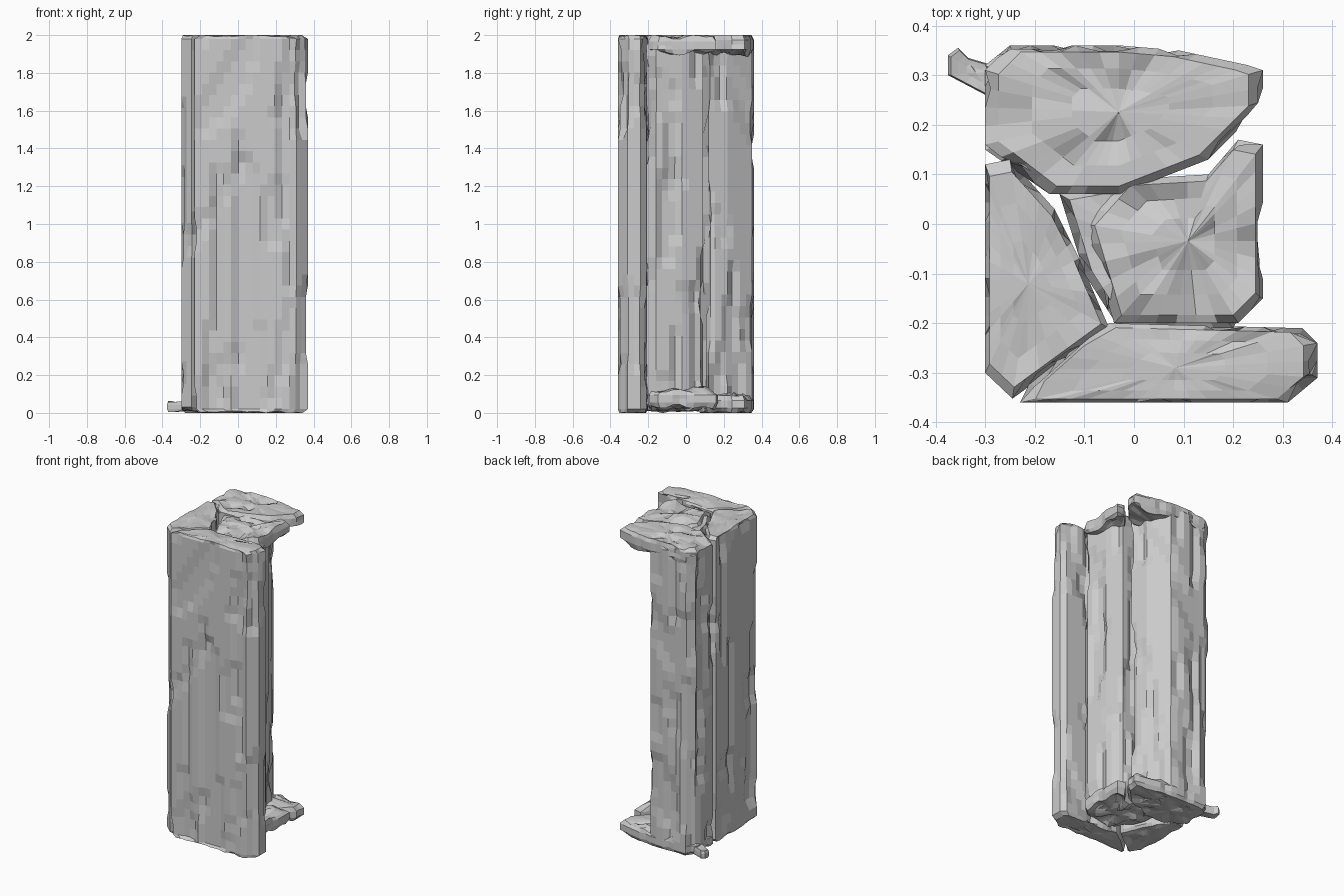
import bpy, bmesh, random
from mathutils import Vector, noise

if "Cube" in bpy.data.objects:
    bpy.data.objects.remove(bpy.data.objects["Cube"])

random.seed(4)


def resample(profile, step):
    """Split every profile edge into short pieces, keeping the corners."""
    pts = []
    for i, a in enumerate(profile):
        a, b = Vector(a), Vector(profile[(i + 1) % len(profile)])
        n = max(1, round((b - a).length / step))
        pts += [a.lerp(b, k / n) for k in range(n)]
    return pts


def chip(x, y, z):
    """Stepped inward wear: long vertical grooves plus slanted chips."""
    groove = noise.noise(Vector((x * 13, y * 13, z * 1.1)))
    flake = noise.noise(Vector((x * 4 + 7, y * 4, z * 3.5 - x * 5)))
    return (0.018 if groove > 0.22 else 0) + (0.012 if flake > 0.22 else 0)


def slab(name, profile, z0, z1, rim=0.02, rough=0.02, wear=1.0, dz=0.06):
    """Loft a worn counter-clockwise profile upward and close it with rubbly ends."""
    pts = resample(profile, 0.04)
    n = len(pts)
    mid = sum(pts, Vector((0, 0))) / n
    normals = []
    for i in range(n):
        t = pts[(i + 1) % n] - pts[i - 1]
        normals.append(Vector((t.y, -t.x)).normalized())
    rows = max(2, round((z1 - z0 - 2 * rim) / dz))
    bm = bmesh.new()
    rings = []

    def cap_ring(s, z):
        ring = []
        for p in pts:
            q = mid.lerp(p, s)
            h = rough * noise.noise(Vector((q.x * 12, q.y * 12, z * 3)))
            ring.append(bm.verts.new((q.x, q.y, min(2, max(0, z + h)))))
        return ring

    for s in (0.35, 0.65, 0.9):
        rings.append(cap_ring(s, z0 + 0.002))
    for r in range(rows + 1):
        z = z0 + rim + (z1 - z0 - 2 * rim) * r / rows
        ring = []
        for p, nr in zip(pts, normals):
            q = p - nr * chip(p.x, p.y, z) * wear
            ring.append(bm.verts.new((q.x, q.y, z)))
        rings.append(ring)
    for s in (0.9, 0.65, 0.35):
        rings.append(cap_ring(s, z1 - 0.002))
    for lo, hi in zip(rings, rings[1:]):
        for i in range(n):
            j = (i + 1) % n
            bm.faces.new((lo[i], lo[j], hi[j], hi[i]))
    for ring, z in ((rings[0], z0), (rings[-1], z1)):
        c = bm.verts.new((mid.x, mid.y, z))
        for i in range(n):
            bm.faces.new((ring[i], ring[(i + 1) % n], c))
    bmesh.ops.recalc_face_normals(bm, faces=bm.faces)
    mesh = bpy.data.meshes.new(name)
    bm.to_mesh(mesh)
    bm.free()
    obj = bpy.data.objects.new(name, mesh)
    bpy.context.collection.objects.link(obj)
    return obj


# Four full-height slabs packed into a pillar
front = [(-.23, -.36), (.31, -.36), (.37, -.31), (.37, -.24), (.34, -.21),
         (-.05, -.20), (-.12, -.24), (-.21, -.32)]
left = [(-.30, -.30), (-.245, -.352), (-.16, -.29), (-.05, -.21), (-.11, -.07),
        (-.16, .03), (-.25, .13), (-.30, .12)]
middle = [(-.03, -.21), (.20, -.21), (.225, -.16), (.20, -.02), (.16, .09),
          (.02, .09), (-.15, .06), (-.10, -.10)]
back = [(-.30, .15), (-.17, .06), (-.03, .06), (.12, .12), (.09, .22),
        (.01, .35), (-.04, .36), (-.25, .36), (-.30, .32)]
slab("front_slab", front, 0.0, 2.0)
slab("left_slab", left, 0.01, 2.0)
slab("core_slab", middle, 0.03, 1.97)
slab("back_slab", back, 0.0, 1.98)

# Overhanging ledges at the top and bottom of the open corner
core_ledge = [(-.04, -.20), (.21, -.20), (.26, -.15), (.26, .16), (.21, .17),
              (.15, .10), (-.02, .09), (-.10, .0)]
back_ledge = [(-.30, .16), (-.17, .06), (-.03, .06), (.15, .13), (.26, .24),
              (.26, .31), (.23, .32), (.09, .35), (-.03, .36), (-.25, .36), (-.30, .31)]
for side, core_z, back_z in (("top", (1.90, 1.99), (1.90, 2.0)),
                             ("bottom", (.03, .12), (.0, .09))):
    slab(side + "_core_ledge", core_ledge, *core_z, rim=.025, rough=.04, wear=.6, dz=.03)
    slab(side + "_back_ledge", back_ledge, *back_z, rim=.025, rough=.04, wear=.6, dz=.03)

# Small splinter at the back left foot
spur = [(-.375, .30), (-.28, .25), (-.25, .31), (-.335, .335), (-.355, .355), (-.375, .34)]
slab("foot_splinter", spur, 0.005, 0.06, rim=.015, rough=.01, wear=0, dz=.03)
